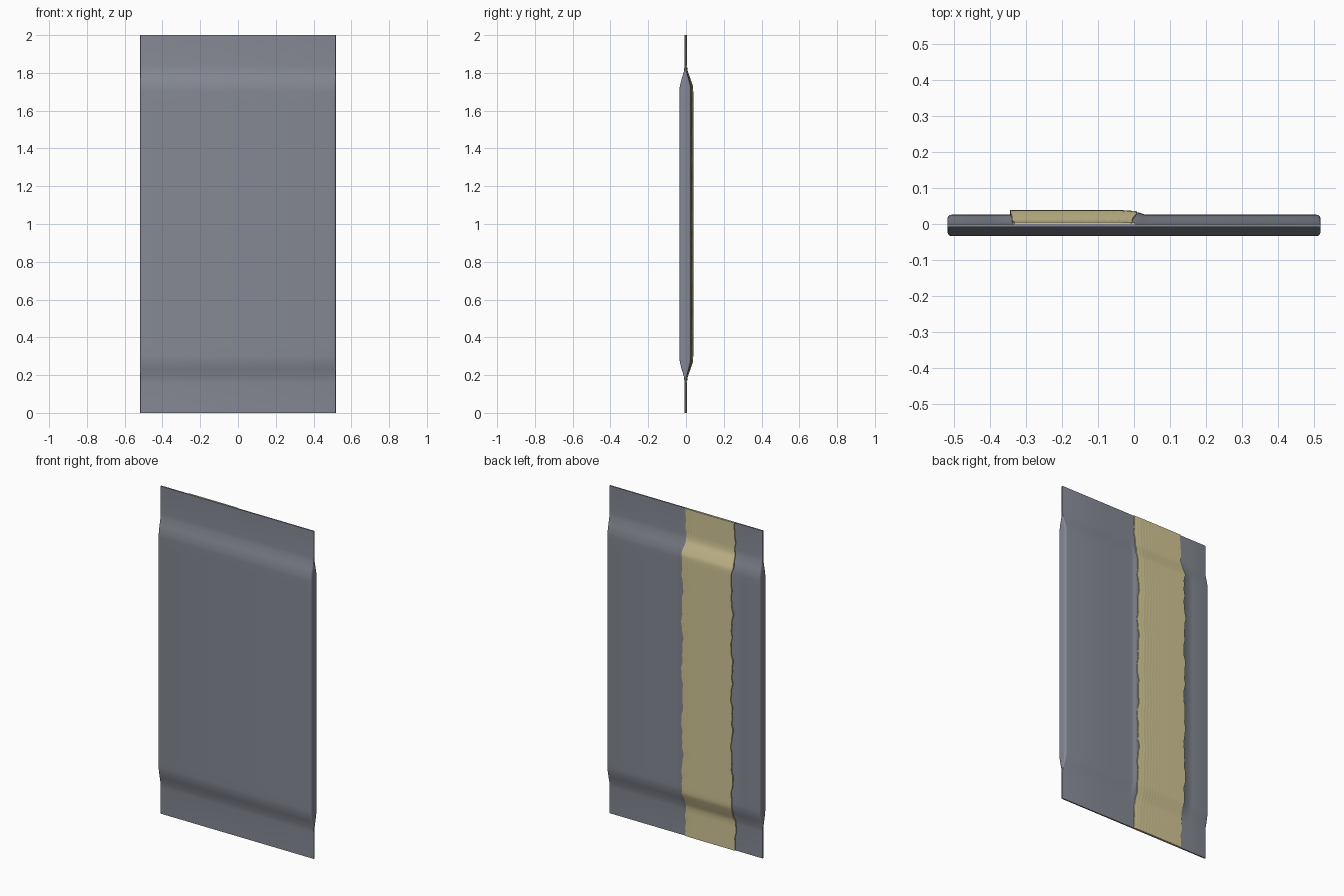
import bpy, bmesh, math

old = bpy.data.objects.get("Cube")
if old:
    bpy.data.objects.remove(old, do_unlink=True)


def material(name, rgb):
    m = bpy.data.materials.new(name)
    m.use_nodes = True
    m.diffuse_color = (*rgb, 1)
    m.node_tree.nodes["Principled BSDF"].inputs["Base Color"].default_value = (*rgb, 1)
    return m


slate = material("slate_grey", (0.235, 0.25, 0.295))
tan = material("tan_paper", (0.64, 0.56, 0.30))

HALF = 0.518
# Height and fullness from the flat seal up to the filled body
SHOULDER = [(0, 0), (0.01, 0), (0.16, 0), (0.19, 0.1), (0.23, 0.55), (0.27, 0.96), (0.30, 1), (0.35, 1)]


def fullness(z):
    z = min(z, 2 - z)
    for (a, ta), (b, tb) in zip(SHOULDER, SHOULDER[1:]):
        if z <= b:
            return ta + (tb - ta) * (z - a) / (b - a)
    return 1


def back_y(x, t):
    """Back panel depth, with the raised overlap under the strip."""
    ramp = max(0, min(1, (0.035 - x) / 0.03, (x + 0.345) / 0.01))
    return t * (0.026 + 0.007 * ramp * ramp * (3 - 2 * ramp))


def loft(name, rings, mat, angle):
    bm = bmesh.new()
    loops = [[bm.verts.new(p) for p in ring] for ring in rings]
    for low, high in zip(loops, loops[1:]):
        for i in range(len(low)):
            j = (i + 1) % len(low)
            bm.faces.new((low[i], low[j], high[j], high[i]))
    bm.faces.new(loops[0][::-1])
    bm.faces.new(loops[-1])
    bmesh.ops.recalc_face_normals(bm, faces=bm.faces)
    mesh = bpy.data.meshes.new(name)
    bm.to_mesh(mesh)
    bm.free()
    mesh.materials.append(mat)
    ob = bpy.data.objects.new(name, mesh)
    bpy.context.collection.objects.link(ob)
    bpy.ops.object.select_all(action="DESELECT")
    ob.select_set(True)
    bpy.context.view_layer.objects.active = ob
    bpy.ops.object.shade_smooth_by_angle(angle=math.radians(angle))
    return ob


def body_ring(z):
    """Flat cross-section with rounded side corners."""
    t = fullness(z)
    front = -0.008 - 0.026 * t
    r = 0.003 + 0.009 * t
    arc = [k * math.pi / 8 for k in range(5)]
    ring = [(HALF - r + r * math.sin(a), front + r - r * math.cos(a), z) for a in arc]
    ring += [(HALF - r + r * math.cos(a), back_y(1, t) - r + r * math.sin(a), z) for a in arc]
    xs = [0.2, 0.05] + [0.035 - 0.005 * k for k in range(7)] + [-0.05, -0.3, -0.335, -0.345, -0.4]
    ring += [(x, back_y(x, t), z) for x in xs]
    left = ring[:10]
    ring += [(-x, y, z) for x, y, _ in reversed(left)]
    return ring


# Pouch body with flat seals at both ends
lower = [z for z, _ in SHOULDER]
heights = lower + [1.0] + [2 - z for z in reversed(lower)]
loft("pouch_body", [body_ring(z) for z in heights], slate, 60)


def wave(z, phase):
    return 0.004 * (math.sin(19 * z + phase) + 0.8 * math.sin(43 * z + 2 * phase)
                    + 0.5 * math.sin(89 * z + 3 * phase))


def strip_ring(z, columns=64):
    """Thin cross-section with ragged edges and fine ridges near the seam."""
    t = fullness(z)
    right, left = wave(z, 1), -0.335 + wave(z, 2.4)
    top = []
    for k in range(columns + 1):
        u = k / columns
        x = right + (left - right) * u
        ridge = 0.0009 * (k % 4 == 2) * max(0, 1 - u / 0.65)
        thick = 0.0055 - 0.002 * max(0, 1 - u / 0.12)
        top.append((x, back_y(max(x, -0.33), t) + thick - ridge, z))
    return [(right, back_y(right, t) - 0.003, z)] + top + [(left, back_y(left, t) - 0.003, z)]


# Paper strip down the back
rows = 160
loft("back_strip", [strip_ring(2 * k / rows) for k in range(rows + 1)], tan, 50)
